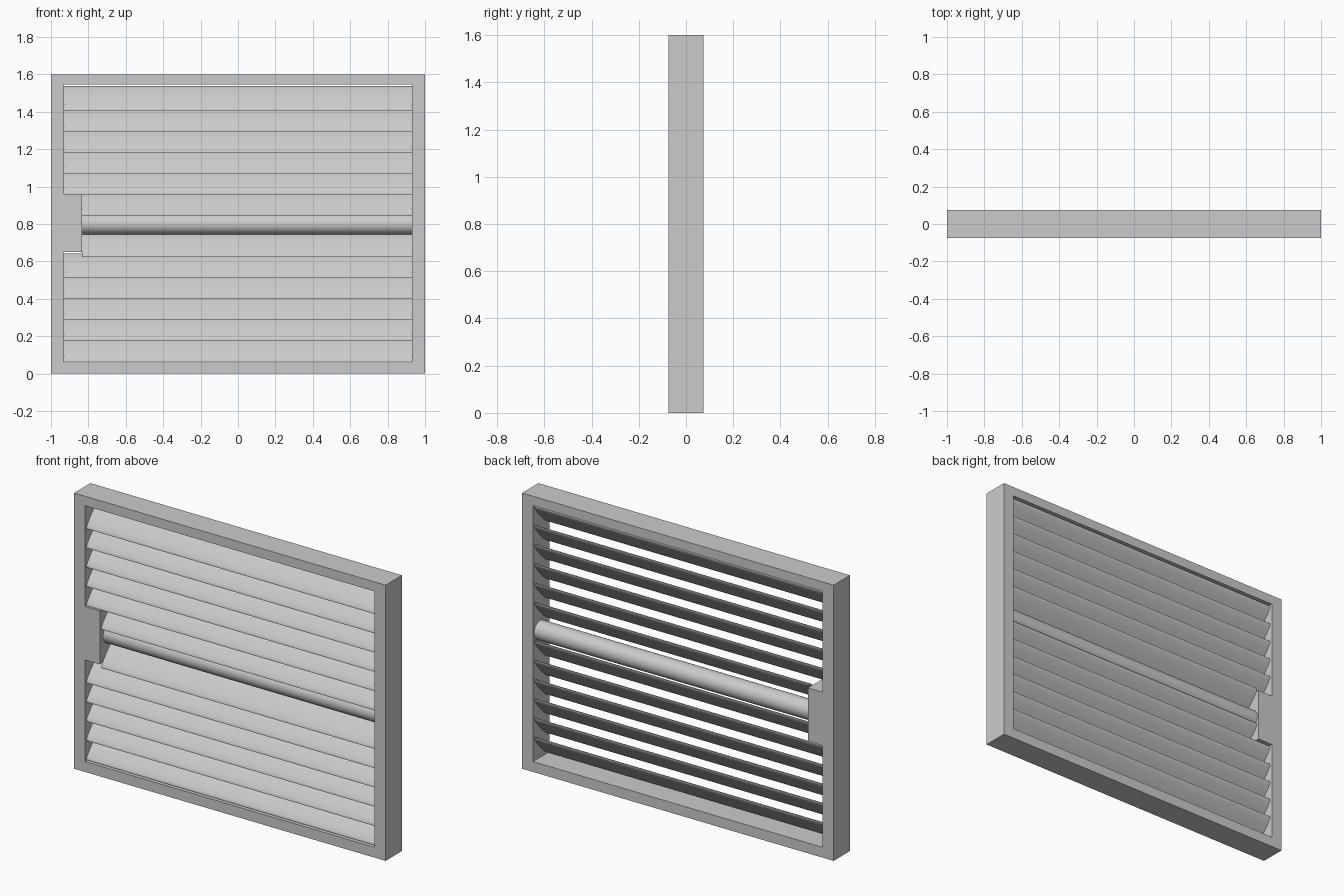
import bpy, math
from mathutils import Matrix, Vector

cube = bpy.data.objects.get("Cube")
if cube:
    bpy.data.objects.remove(cube, do_unlink=True)

grey = bpy.data.materials.new("light_grey")
grey.use_nodes = True
COLOUR = (0.6, 0.6, 0.6, 1)
grey.diffuse_color = COLOUR
grey.node_tree.nodes["Principled BSDF"].inputs["Base Color"].default_value = COLOUR

HALF_DEPTH = 0.075
INNER_X = 0.93
BLOCK_X = -0.835


def extrude(name, loop, axis, start, end, smooth=False):
    """Sweep a closed 2D loop along an axis: 'x' uses (y, z), 'y' uses (x, z)."""
    def point(p, t):
        return (t, p[0], p[1]) if axis == "x" else (p[0], t, p[1])
    n = len(loop)
    verts = [point(p, t) for t in (start, end) for p in loop]
    faces = [(i, (i + 1) % n, n + (i + 1) % n, n + i) for i in range(n)]
    faces += [tuple(reversed(range(n))), tuple(range(n, 2 * n))]
    if axis == "y":
        faces = [tuple(reversed(f)) for f in faces]
    mesh = bpy.data.meshes.new(name)
    mesh.from_pydata(verts, [], faces)
    mesh.materials.append(grey)
    obj = bpy.data.objects.new(name, mesh)
    bpy.context.collection.objects.link(obj)
    if smooth:
        bpy.ops.object.select_all(action="DESELECT")
        obj.select_set(True)
        bpy.context.view_layer.objects.active = obj
        bpy.ops.object.shade_smooth_by_angle(angle=math.radians(50))
    return obj


def ellipse(y, z, length, thickness, tilt, sides):
    turn = Matrix.Rotation(tilt, 2)
    ring = []
    for i in range(sides):
        a = math.tau * i / sides
        p = turn @ Vector((length / 2 * math.cos(a), thickness / 2 * math.sin(a)))
        ring.append((y + p.x, z + p.y))
    return ring


def rect(x0, x1, z0, z1):
    return [(x0, z0), (x1, z0), (x1, z1), (x0, z1)]


# Frame: one ring, with a solid lock block stepping into the opening
outer = rect(-1, 1, 0, 1.6)
opening = [(-INNER_X, 0.06), (INNER_X, 0.06), (INNER_X, 1.545), (-INNER_X, 1.545),
           (-INNER_X, 0.96), (BLOCK_X, 0.96), (BLOCK_X, 0.65), (-INNER_X, 0.65)]
frame = extrude("frame", outer, "y", -HALF_DEPTH, HALF_DEPTH)
cutter = extrude("opening_cutter", opening, "y", -0.2, 0.2)
cutter.hide_render = True
cut = frame.modifiers.new("opening", "BOOLEAN")
cut.operation = "DIFFERENCE"
cut.solver = "EXACT"
cut.object = cutter
bpy.context.view_layer.objects.active = frame
bpy.ops.object.select_all(action="DESELECT")
frame.select_set(True)
bpy.ops.object.modifier_apply(modifier=cut.name)
bpy.data.objects.remove(cutter, do_unlink=True)

# Slats: tilted rounded blades, low at the front; the middle slot holds the bar
PITCH = 0.1118
MIDDLE = 6
for i in range(13):
    if i == MIDDLE:
        continue
    z = 0.13 + PITCH * i
    left_end = BLOCK_X if abs(i - MIDDLE) == 1 else -INNER_X
    blade = ellipse(0, z, 0.18, 0.026, math.radians(47), 24)
    extrude(f"slat_{i + 1}", blade, "x", left_end, INNER_X, smooth=True)

# Round operating bar across the middle
bar = ellipse(0.01, 0.80, 0.11, 0.11, 0, 32)
extrude("control_bar", bar, "x", BLOCK_X, INNER_X, smooth=True)
